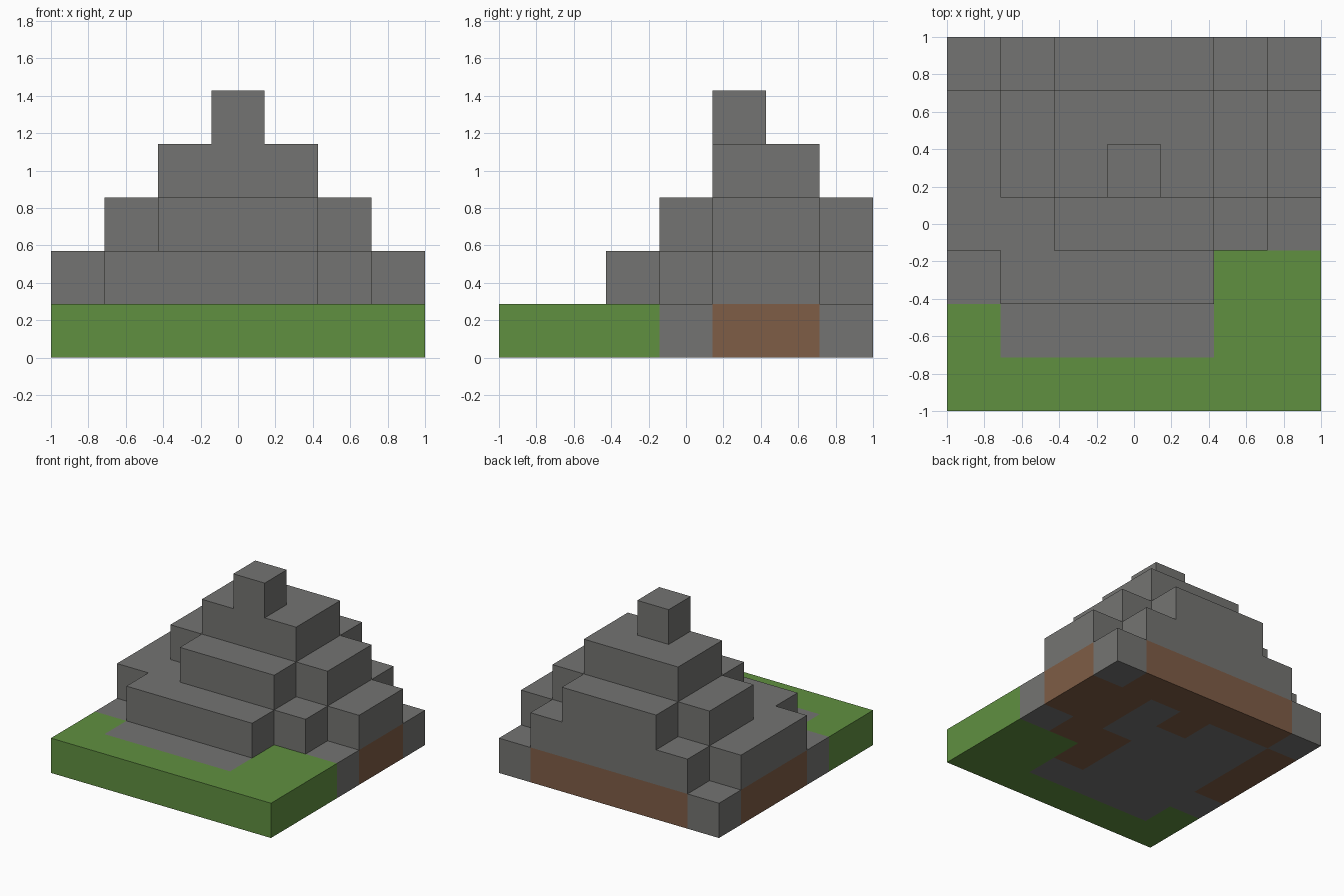
import bpy, bmesh
from mathutils import Vector

cube = bpy.data.objects.get("Cube")
if cube:
    bpy.data.objects.remove(cube, do_unlink=True)

N = 7
CELL = 2 / N

# Block heights and ground materials; rows run front to back, columns left to right
HEIGHTS = ["1111111",
           "1111111",
           "1222211",
           "2233321",
           "2345432",
           "2344432",
           "1233321"]
GROUND = ["GGGGGGG",
          "GSSSSGG",
          "SSSSDGG",
          "DSSSDDS",
          "DSSSSDD",
          "DSSDSDD",
          "SDDDDDS"]


def material(name, color):
    mat = bpy.data.materials.new(name)
    mat.use_nodes = True
    mat.diffuse_color = (*color, 1)
    mat.node_tree.nodes["Principled BSDF"].inputs["Base Color"].default_value = (*color, 1)
    return mat


def kind_at(cell):
    """Letter of the block in a cell, or None where it is empty."""
    x, y, z = cell
    if not (0 <= x < N and 0 <= y < N and 0 <= z < int(HEIGHTS[y][x])):
        return None
    return GROUND[y][x] if z == 0 else "S"


def outer_faces(cells):
    """Yield the corners of each block side that touches open air."""
    for cell in cells:
        centre = Vector(cell) + Vector((0.5, 0.5, 0.5))
        for axis in range(3):
            for sign in (-1, 1):
                normal = Vector((0, 0, 0))
                normal[axis] = sign
                if kind_at([int(c + n) for c, n in zip(cell, normal)]):
                    continue
                u = Vector((0, 0, 0))
                u[(axis + 1) % 3] = 0.5
                v = normal.cross(u)
                mid = centre + normal / 2
                yield [mid - u - v, mid + u - v, mid + u + v, mid - u + v]


def build_blocks(name, kind, mat):
    cells = [(x, y, z) for z in range(5) for y in range(N) for x in range(N)
             if kind_at((x, y, z)) == kind]
    bm = bmesh.new()
    shift = Vector((N / 2, N / 2, 0))
    for corners in outer_faces(cells):
        bm.faces.new([bm.verts.new((p - shift) * CELL) for p in corners])
    bmesh.ops.remove_doubles(bm, verts=bm.verts, dist=0.001)
    mesh = bpy.data.meshes.new(name)
    bm.to_mesh(mesh)
    bm.free()
    mesh.materials.append(mat)
    obj = bpy.data.objects.new(name, mesh)
    bpy.context.collection.objects.link(obj)


# Grass apron, stepped stone mound and the earth under it
build_blocks("grass_ground", "G", material("grass green", (0.117, 0.279, 0.051)))
build_blocks("stone_mound", "S", material("stone grey", (0.175, 0.175, 0.168)))
build_blocks("earth_base", "D", material("earth brown", (0.212, 0.109, 0.061)))
